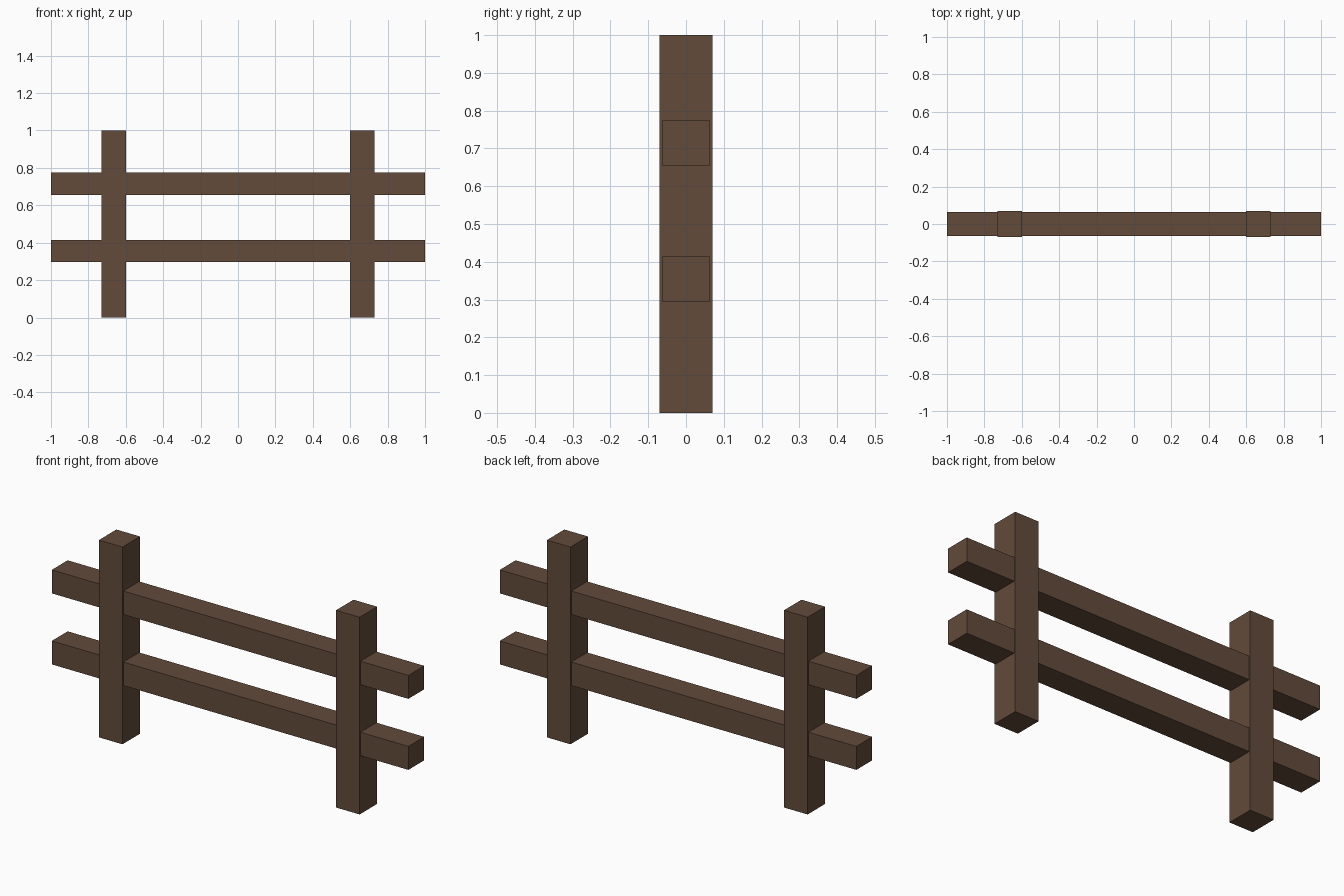
import bpy

if "Cube" in bpy.data.objects:
    bpy.data.objects.remove(bpy.data.objects["Cube"])

wood = bpy.data.materials.new("brown_wood")
wood.diffuse_color = (0.125, 0.07, 0.043, 1)
wood.use_nodes = True
wood.node_tree.nodes["Principled BSDF"].inputs["Base Color"].default_value = wood.diffuse_color


def beam(name, center, size):
    bpy.ops.mesh.primitive_cube_add(size=1, location=center)
    obj = bpy.context.object
    obj.name = name
    obj.scale = size
    bpy.ops.object.transform_apply(location=False, rotation=False, scale=True)
    obj.data.materials.append(wood)
    return obj


# Upright posts
for side, x in (("left", -0.665), ("right", 0.665)):
    beam(f"{side}_post", (x, 0, 0.5), (0.132, 0.14, 1.0))

# Horizontal rails running through both posts
for level, z in (("lower", 0.355), ("upper", 0.715)):
    beam(f"{level}_rail", (0, 0, z), (2.0, 0.127, 0.119))
